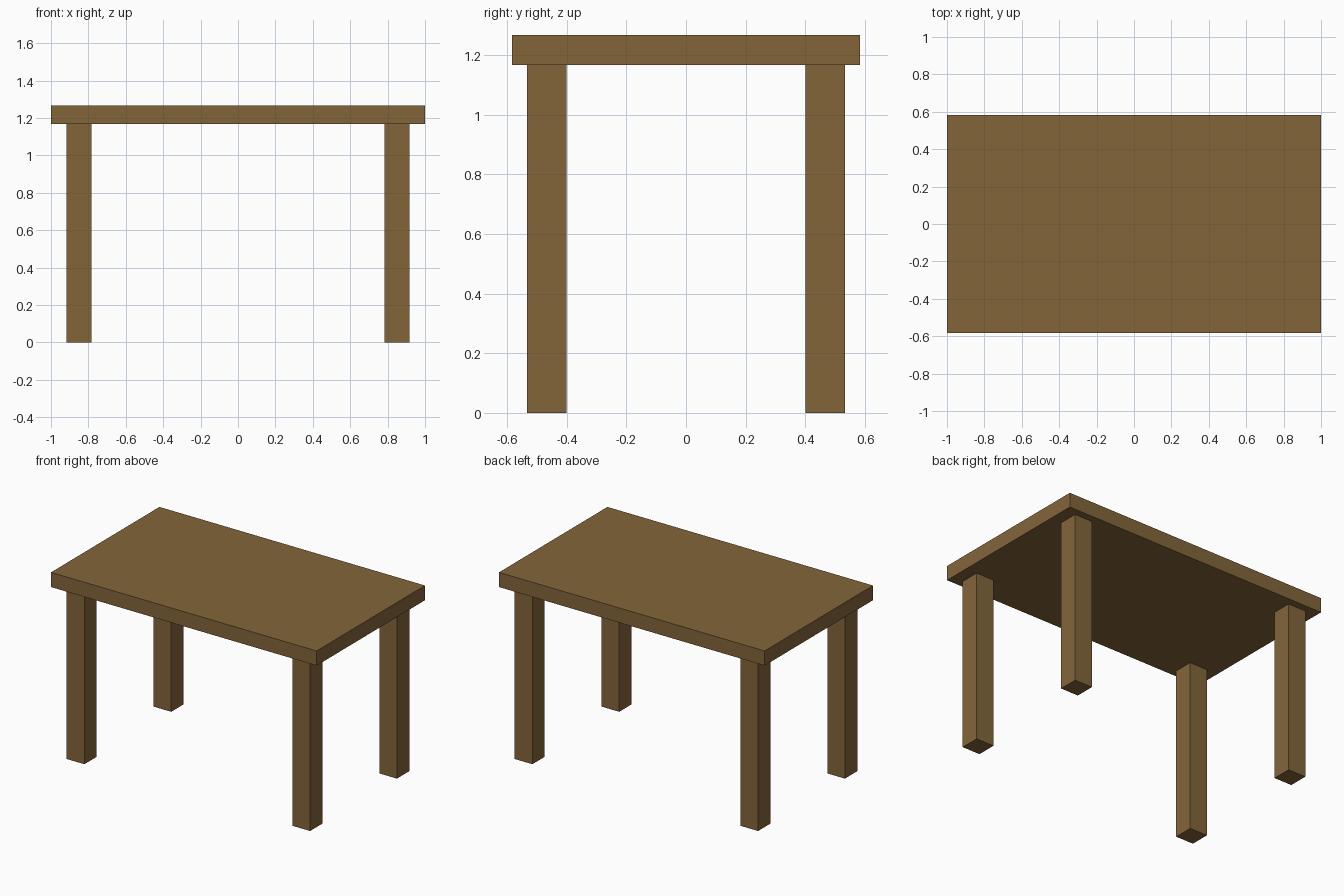
import bpy

if "Cube" in bpy.data.objects:
    bpy.data.objects.remove(bpy.data.objects["Cube"])

TOP_Z, LEG_H = 1.267, 1.167      # table height, underside of the top
LEG_W = 0.133                    # square leg width
LEG_X, LEG_Y = 0.85, 0.467       # leg centres

wood = bpy.data.materials.new("brown_wood")
wood.diffuse_color = (0.227, 0.130, 0.042, 1.0)
wood.use_nodes = True
wood.node_tree.nodes["Principled BSDF"].inputs["Base Color"].default_value = wood.diffuse_color


def box(name, center, size):
    bpy.ops.mesh.primitive_cube_add(size=1, location=center)
    obj = bpy.context.object
    obj.name = name
    obj.scale = size
    bpy.ops.object.transform_apply(location=False, rotation=False, scale=True)
    obj.data.materials.append(wood)
    return obj


# Table top slab
box("table_top", (0, 0, (TOP_Z + LEG_H) / 2), (2.0, 1.166, TOP_Z - LEG_H))

# Four square legs
for side, sx in (("left", -1), ("right", 1)):
    for end, sy in (("front", -1), ("back", 1)):
        box(f"{end}_{side}_leg", (sx * LEG_X, sy * LEG_Y, LEG_H / 2),
            (LEG_W, LEG_W, LEG_H))
